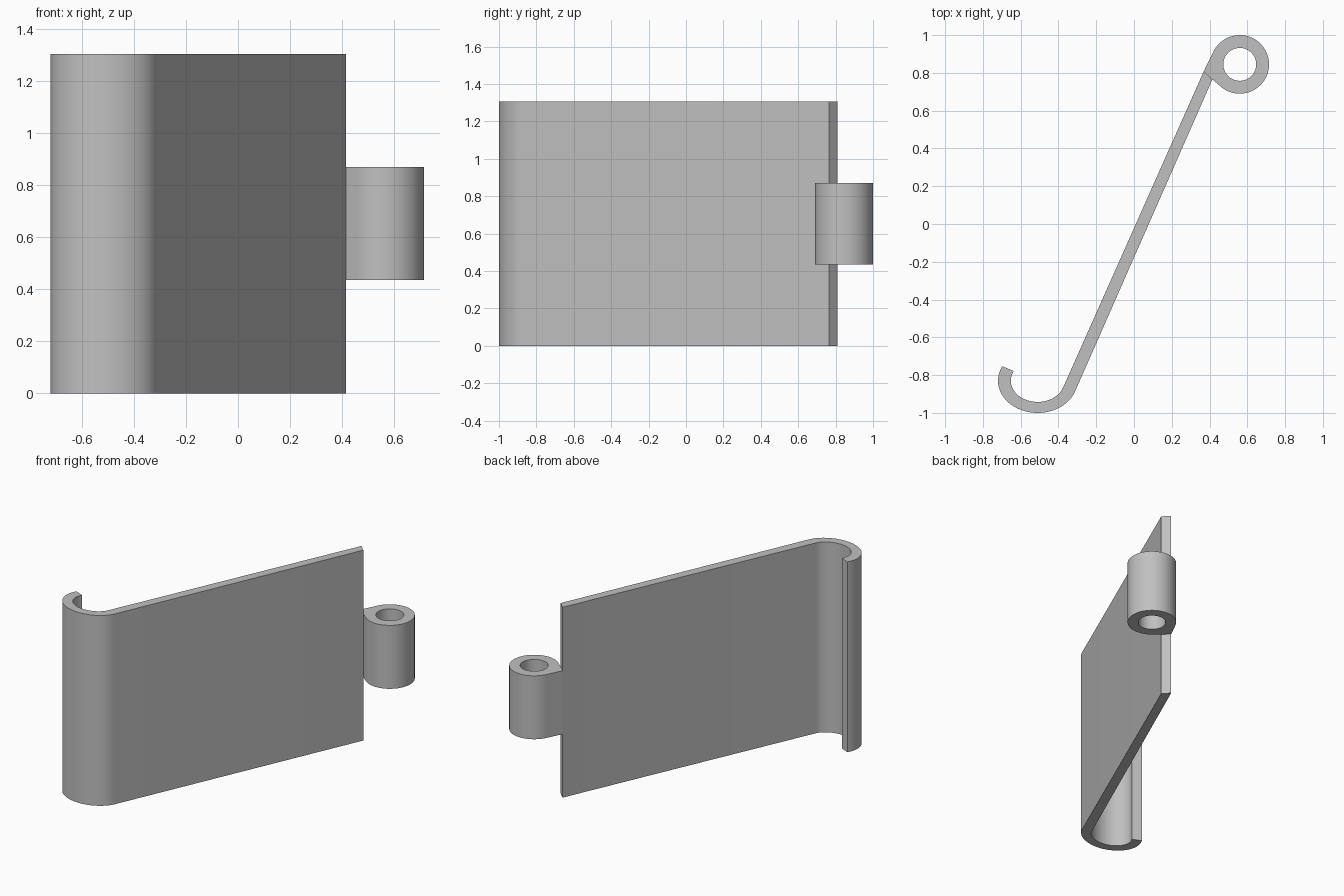
import bpy, bmesh
from math import sin, cos, radians, atan2
from mathutils import Vector

cube = bpy.data.objects.get("Cube")
if cube:
    bpy.data.objects.remove(cube, do_unlink=True)

steel = bpy.data.materials.new("plain_grey")
steel.use_nodes = True
grey = (0.53, 0.53, 0.53, 1)
steel.diffuse_color = grey
steel.node_tree.nodes["Principled BSDF"].inputs["Base Color"].default_value = grey


def arc(centre, rx, ry, start, end, steps):
    """Points along an elliptical arc, angles in degrees."""
    angles = [radians(start + (end - start) * i / steps) for i in range(steps + 1)]
    return [Vector((centre.x + rx * cos(a), centre.y + ry * sin(a))) for a in angles]


def wall(name, outer, inner, z0, z1, closed):
    """Extrude the band between two matching outlines from z0 to z1."""
    bm = bmesh.new()
    rows = [[bm.verts.new((p.x, p.y, z)) for p in line]
            for line, z in ((outer, z0), (outer, z1), (inner, z1), (inner, z0))]
    n = len(outer)
    for i in range(n if closed else n - 1):
        j = (i + 1) % n
        for k in range(4):
            a, b = rows[k], rows[(k + 1) % 4]
            bm.faces.new((a[i], a[j], b[j], b[i]))
    if not closed:
        for i in (0, -1):
            bm.faces.new([row[i] for row in rows])
    bmesh.ops.recalc_face_normals(bm, faces=bm.faces)
    mesh = bpy.data.meshes.new(name)
    bm.to_mesh(mesh)
    bm.free()
    mesh.materials.append(steel)
    obj = bpy.data.objects.new(name, mesh)
    bpy.context.collection.objects.link(obj)
    bpy.ops.object.select_all(action='DESELECT')
    obj.select_set(True)
    bpy.context.view_layer.objects.active = obj
    bpy.ops.object.shade_smooth_by_angle(angle=radians(30))
    return obj


# Mitred far end of the leaf, shared with the knuckle
back_corner = Vector((0.37, 0.81))
front_corner = Vector((0.415, 0.765))

# Flat leaf with a curled hook along its near edge
hook = Vector((-0.51, -0.83))
wall("hooked_leaf",
     arc(hook, 0.21, 0.17, 153, 340, 40) + [front_corner],
     arc(hook, 0.142, 0.112, 153, 340, 40) + [back_corner],
     0, 1.305, False)

# Pin knuckle: a tube whose outline runs tangentially into the leaf end
pin = Vector((0.56, 0.845))
outline = arc(pin, 0.155, 0.155, -135, 156, 60)
tab = [outline[-1], back_corner, front_corner, outline[0]]
for a, b in zip(tab, tab[1:]):
    outline += [a.lerp(b, i / 5) for i in range(1, 6)]
outline.pop()
bore = []
for p in outline:
    angle = atan2(p.y - pin.y, p.x - pin.x)
    bore.append(pin + 0.087 * Vector((cos(angle), sin(angle))))
wall("pin_knuckle", outline, bore, 0.435, 0.87, True)
